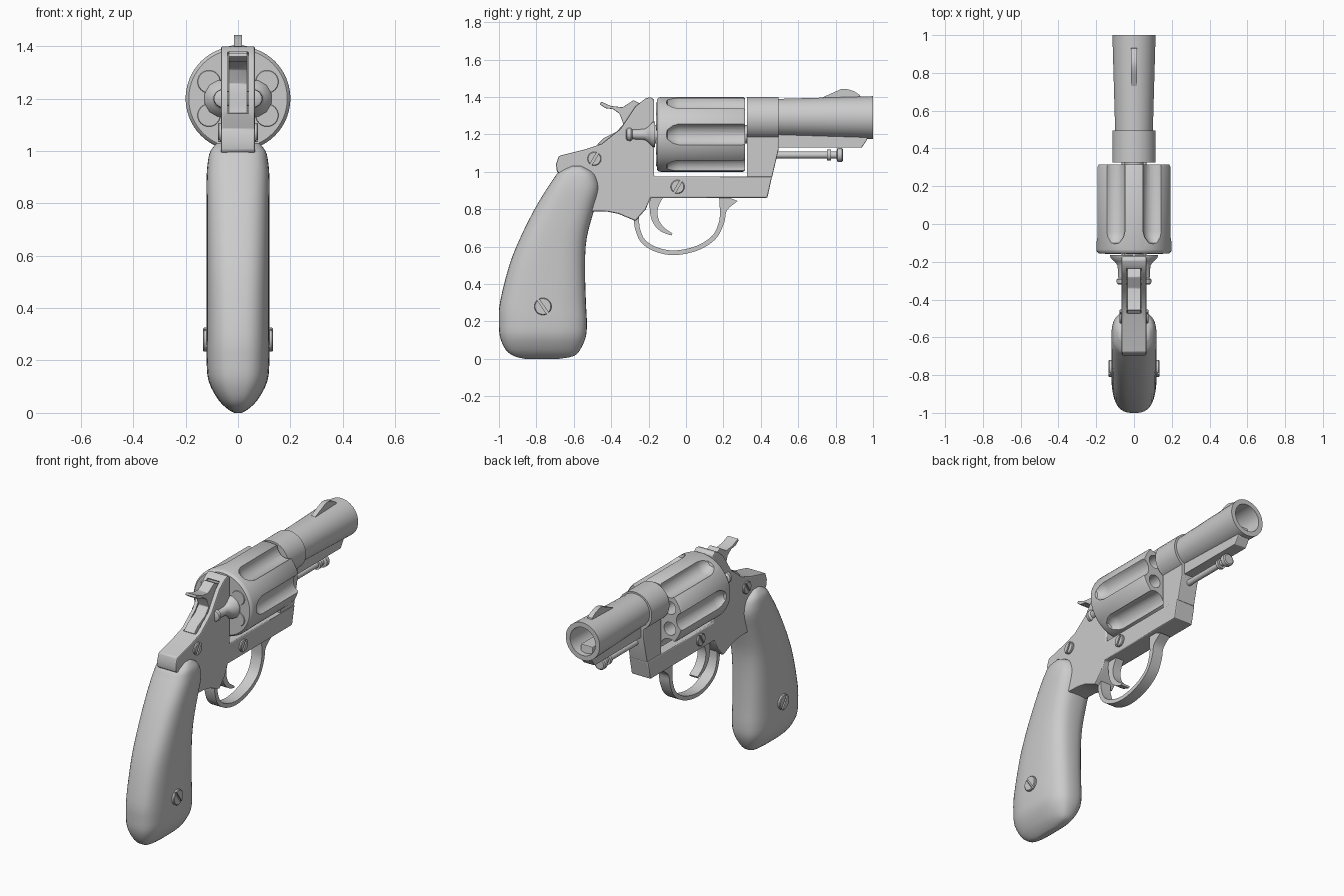
import bpy, bmesh
from math import sin, cos, pi, radians, hypot, copysign

if "Cube" in bpy.data.objects:
    bpy.data.objects.remove(bpy.data.objects["Cube"])


def finish(name, bm, angle=35):
    bmesh.ops.remove_doubles(bm, verts=bm.verts, dist=1e-5)
    bmesh.ops.recalc_face_normals(bm, faces=bm.faces)
    me = bpy.data.meshes.new(name)
    bm.to_mesh(me)
    bm.free()
    ob = bpy.data.objects.new(name, me)
    bpy.context.collection.objects.link(ob)
    smooth(ob, angle)
    return ob


def activate(ob):
    bpy.ops.object.select_all(action='DESELECT')
    ob.select_set(True)
    bpy.context.view_layer.objects.active = ob


def smooth(ob, angle=35):
    activate(ob)
    bpy.ops.object.shade_smooth_by_angle(angle=radians(angle))


def loft(name, rings, angle=35):
    bm = bmesh.new()
    vs = [[bm.verts.new(p) for p in r] for r in rings]
    n = len(vs[0])
    for a, b in zip(vs, vs[1:]):
        for i in range(n):
            bm.faces.new((a[i], a[(i + 1) % n], b[(i + 1) % n], b[i]))
    bm.faces.new(vs[0])
    bm.faces.new(vs[-1])
    return finish(name, bm, angle)


def plate(name, pts, x0, x1, bevel=0):
    """Side profile (y, z) extruded from x0 to x1."""
    ob = loft(name, [[(x, y, z) for y, z in pts] for x in (x0, x1)])
    if bevel:
        m = ob.modifiers.new("bevel", 'BEVEL')
        m.width, m.segments, m.limit_method = bevel, 2, 'ANGLE'
        activate(ob)
        bpy.ops.object.modifier_apply(modifier=m.name)
        smooth(ob)
    return ob


def lathe(name, prof, c, n=32, axis='y'):
    """Profile (position, radius) turned around an axis through c."""
    rings = []
    for t, r in prof:
        r = max(r, 1e-4)
        ring = []
        for i in range(n):
            a = 2 * pi * (i + .5) / n
            u, v = r * cos(a), r * sin(a)
            ring.append((c[0] + u, t, c[1] + v) if axis == 'y' else (t, c[0] + u, c[1] + v))
        rings.append(ring)
    return loft(name, rings)


def cut(ob, cutter):
    m = ob.modifiers.new("cut", 'BOOLEAN')
    m.operation, m.object, m.solver = 'DIFFERENCE', cutter, 'EXACT'
    activate(ob)
    bpy.ops.object.modifier_apply(modifier=m.name)
    bpy.data.objects.remove(cutter)
    smooth(ob)


def spline(pts, k):
    """Catmull-Rom curve through tuples of any size."""
    out = []
    for i in range(len(pts) - 1):
        a, b, c, d = pts[max(i - 1, 0)], pts[i], pts[i + 1], pts[min(i + 2, len(pts) - 1)]
        for j in range(k):
            t = j / k
            out.append(tuple(.5 * (2 * q + (r - p) * t + (2 * p - 5 * q + 4 * r - s) * t * t
                                   + (3 * q - p - 3 * r + s) * t ** 3)
                             for p, q, r, s in zip(a, b, c, d)))
    return out + [pts[-1]]


def ribbon(name, path, hw):
    """Strip along (y, z, thickness) points."""
    left, right = [], []
    for i, (y, z, w) in enumerate(path):
        p, q = path[max(i - 1, 0)], path[min(i + 1, len(path) - 1)]
        dy, dz = q[0] - p[0], q[1] - p[1]
        l = hypot(dy, dz)
        ny, nz = -dz / l * w / 2, dy / l * w / 2
        left.append((y + ny, z + nz))
        right.append((y - ny, z - nz))
    return plate(name, left + right[::-1], -hw, hw)


# Grip: rounded cross-sections (z, back y, front y, half width)
sections = [(0, -.86, -.68, .015), (.015, -.92, -.60, .04), (.05, -.965, -.565, .075),
            (.12, -.995, -.535, .112), (.2, -1, -.53, .12), (.3, -.995, -.535, .12),
            (.5, -.945, -.54, .12), (.65, -.885, -.53, .12), (.8, -.81, -.49, .12),
            (.9, -.75, -.462, .12), (.96, -.71, -.47, .115), (1.0, -.68, -.495, .105),
            (1.03, -.62, -.55, .08)]
rings = []
for z, b, f, w in spline(sections, 3):
    ring = []
    for i in range(40):
        c, s = cos(2 * pi * i / 40), sin(2 * pi * i / 40)
        ring.append((w * copysign(abs(c) ** .7, c),
                     (b + f) / 2 + (f - b) / 2 * copysign(abs(s) ** .7, s), max(z, 0)))
    rings.append(ring)
loft("grip", rings, 60)

# Frame with a hammer slot
frame = plate("frame", [(-.69, 1.0), (-.695, 1.04), (-.68, 1.085), (-.54, 1.12), (-.45, 1.15),
                        (-.35, 1.23), (-.27, 1.35), (-.22, 1.39), (-.19, 1.40), (-.17, 1.385),
                        (-.17, .975), (.46, .975), (.435, .86), (-.19, .86), (-.215, .80),
                        (-.27, .737), (-.36, .775), (-.42, .787), (-.55, .79), (-.62, .95)],
              -.065, .065, .007)
cut(frame, plate("slot_cutter", [(-.23, 1.37), (-.25, 1.18), (-.44, 1.08), (-.5, 1.2), (-.35, 1.5)],
                 -.041, .041))

# Hammer
hammer = [(-.46, 1.36), (-.455, 1.375), (-.40, 1.352), (-.34, 1.345), (-.28, 1.383), (-.235, 1.36),
          (-.25, 1.2), (-.42, 1.09), (-.475, 1.145), (-.44, 1.18), (-.37, 1.215), (-.335, 1.255),
          (-.355, 1.31), (-.39, 1.335), (-.43, 1.34)]
plate("hammer", hammer, -.036, .036, .004)

# Flared side knobs behind the drum
for s, side in ((-1, "left"), (1, "right")):
    lathe(side + "_knob", [(-.165, .072), (-.18, .068), (-.20, .045), (-.22, .03), (-.285, .026),
                           (-.295, .036), (-.315, .034), (-.32, .025)], (s * .058, 1.2), 12)

# Fluted drum with six chambers
drum = lathe("drum", [(-.155, 0), (-.155, .188), (-.147, .197), (-.135, .2), (.305, .2),
                      (.315, .194), (.315, 0)], (0, 1.2), 60)
for i in range(6):
    a = i * pi / 3
    cut(drum, lathe("flute_cutter", [(-.11, 0), (-.10, .03), (-.07, .052), (-.04, .06), (.4, .06), (.4, 0)],
                    (.215 * cos(a), 1.2 + .215 * sin(a)), 24))
    a += pi / 6
    c = (.128 * cos(a), 1.2 + .128 * sin(a))
    cut(drum, lathe("chamber_cutter", [(0, .040), (.4, .040)], c, 20))
    lathe("chamber_base", [(-.16, .042), (-.15, .046)], c, 20)
lathe("drum_axle", [(-.175, .05), (.34, .05)], (0, 1.2), 16)

# Barrel, collar, lower rail and crane
lathe("barrel", [(.48, 0), (.48, .1), (1, .115), (1, .086), (.6, .08), (.6, 0)], (0, 1.29), 28)
lathe("barrel_collar", [(.325, .115), (.495, .115)], (0, 1.285), 28)
plate("lower_rail", [(.48, 1.13), (.48, 1.25), (.96, 1.25), (.97, 1.175), (.94, 1.13)], -.04, .04, .004)
plate("crane", [(.325, .97), (.325, 1.22), (.495, 1.22), (.495, 1.12), (.46, .97)], -.06, .06, .005)

# Front sight
plate("front_sight", [(.73, 1.38), (.73, 1.398), (.79, 1.425), (.83, 1.443), (.86, 1.443), (.90, 1.43),
                      (.93, 1.41), (.94, 1.38)], -.015, .015)

# Ejector rod
lathe("ejector_rod", [(.45, .018), (.755, .018), (.755, .03), (.775, .03), (.775, .018),
                      (.805, .02), (.81, .037), (.835, .037), (.84, .03)], (0, 1.09), 16)

# Trigger guard and trigger
guard = [(-.265, .76, .03), (-.26, .70, .026), (-.23, .63, .025), (-.16, .585, .025), (-.06, .567, .025),
         (.06, .592, .025), (.15, .65, .025), (.19, .73, .028), (.2, .80, .04), (.225, .865, .11)]
ribbon("trigger_guard", spline(guard, 4), .035)
trigger = [(-.155, .88, .075), (-.172, .81, .045), (-.165, .745, .036), (-.13, .695, .028), (-.075, .665, .012)]
ribbon("trigger", spline(trigger, 4), .028)

# Slotted screws, showing on both sides
for name, y, z, r, h, ang in (("rear_screw", -.49, 1.07, .037, .077, 60),
                              ("front_screw", -.045, .92, .037, .077, 60),
                              ("grip_screw", -.765, .28, .046, .134, 125)):
    screw = lathe(name, [(-h, r - .004), (-h + .004, r), (h - .004, r), (h, r - .004)], (y, z), 24, 'x')
    c, s = cos(radians(ang)), sin(radians(ang))
    slot = [(y + u * c - v * s, z + u * s + v * c)
            for u, v in ((-.06, -.006), (.06, -.006), (.06, .006), (-.06, .006))]
    for side in (-1, 1):
        cut(screw, plate("slot_cutter", slot, side * (h - .009), side * (h + .02)))
